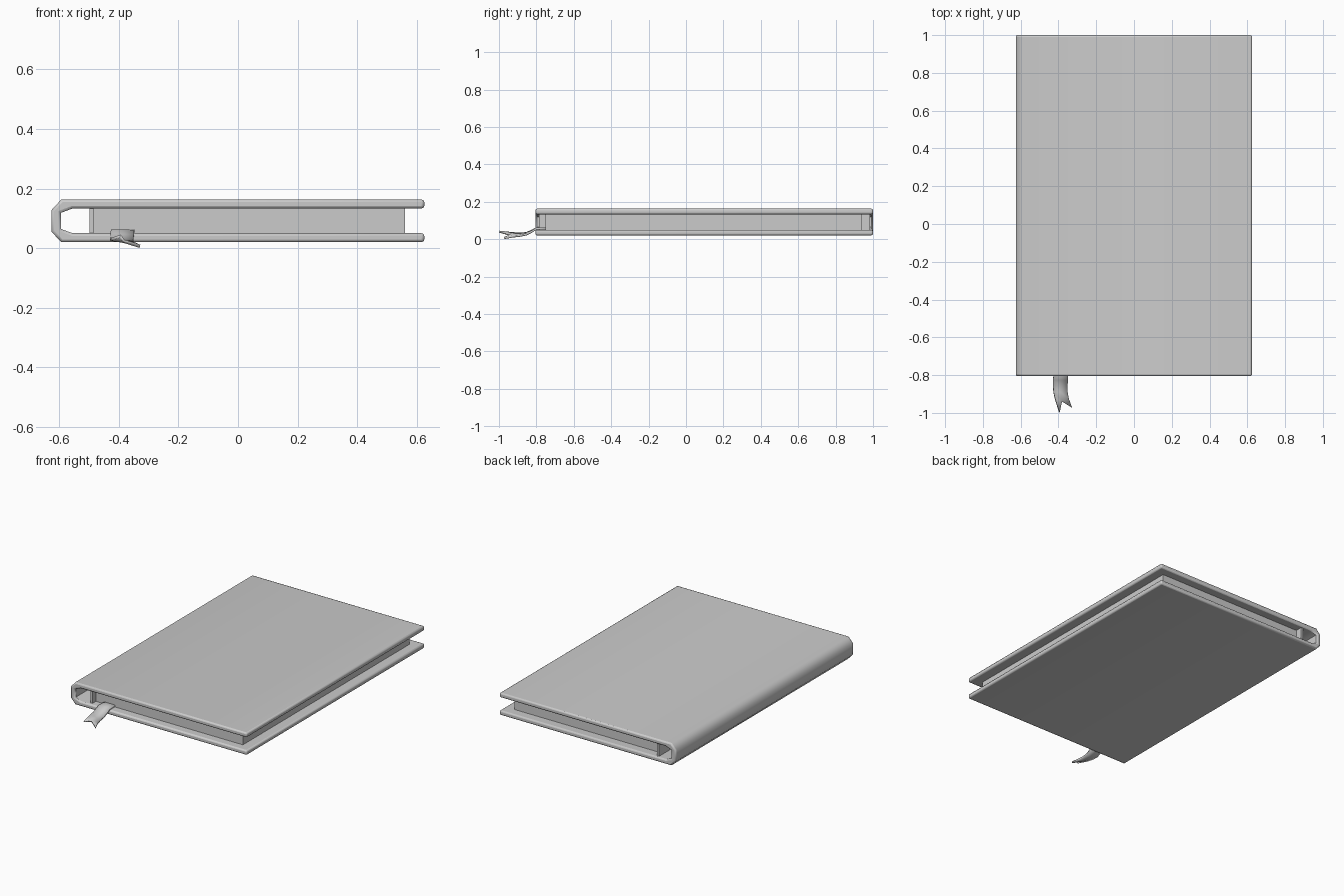
import bpy, bmesh, math

if "Cube" in bpy.data.objects:
    bpy.data.objects.remove(bpy.data.objects["Cube"])


def finish(name, bm, smooth=None):
    bmesh.ops.recalc_face_normals(bm, faces=bm.faces)
    me = bpy.data.meshes.new(name)
    bm.to_mesh(me)
    bm.free()
    ob = bpy.data.objects.new(name, me)
    bpy.context.collection.objects.link(ob)
    if smooth:
        bpy.ops.object.select_all(action='DESELECT')
        ob.select_set(True)
        bpy.context.view_layer.objects.active = ob
        bpy.ops.object.shade_smooth_by_angle(angle=math.radians(smooth))
    return ob


def extrude_profile(name, points, y0, y1, smooth=None):
    """Extrude an (x, z) outline along y."""
    bm = bmesh.new()
    face = bm.faces.new([bm.verts.new((x, y0, z)) for x, z in points])
    res = bmesh.ops.extrude_face_region(bm, geom=[face])
    verts = [v for v in res['geom'] if isinstance(v, bmesh.types.BMVert)]
    bmesh.ops.translate(bm, verts=verts, vec=(0, y1 - y0, 0))
    return finish(name, bm, smooth)


def box(name, x0, x1, y0, y1, z0, z1):
    return extrude_profile(name, [(x0, z0), (x1, z0), (x1, z1), (x0, z1)], y0, y1)


# Cover: C-shaped section wrapping the pages, chamfered spine on the left
MID = 0.0915
outer = [(0.625, 0.0715), (-0.593, 0.0715), (-0.626, 0.036)]
inner = [(-0.594, 0.027), (-0.555, 0.0415), (0.625, 0.0415)]
upper = [(x, MID + z) for x, z in outer]
upper_in = [(x, MID + z) for x, z in inner]
mirror = lambda pts: [(x, 2 * MID - z) for x, z in reversed(pts)]
cover = extrude_profile("cover", upper + mirror(upper) + mirror(upper_in) + upper_in,
                        -0.805, 1.0, smooth=50)
bevel = cover.modifiers.new("rounded_edges", 'BEVEL')
bevel.width = 0.009
bevel.segments = 2
bevel.limit_method = 'ANGLE'
bevel.angle_limit = math.radians(75)

# Page block and the thin strip that binds it near the spine
box("pages", -0.484, 0.56, -0.75, 0.94, 0.046, 0.137)
box("binding_strip", -0.499, -0.484, -0.785, 0.985, 0.046, 0.137)

# Ribbon bookmark: rows of (y, left x, right x, left z, right z), forked at the end
rows = [(-0.70, -0.42, -0.345, 0.058, 0.058),
        (-0.80, -0.426, -0.348, 0.058, 0.056),
        (-0.825, -0.429, -0.35, 0.044, 0.040),
        (-0.855, -0.429, -0.352, 0.032, 0.025),
        (-0.89, -0.426, -0.352, 0.030, 0.018),
        (-0.925, -0.418, -0.346, 0.032, 0.014)]
bm = bmesh.new()
grid = [[bm.verts.new((xl + (xr - xl) * t, y, zl + (zr - zl) * t)) for t in (0, 0.5, 1)]
        for y, xl, xr, zl, zr in rows]
for a, b in zip(grid, grid[1:]):
    for i in (0, 1):
        bm.faces.new((a[i], a[i + 1], b[i + 1], b[i]))
grid[-1][1].co.y = -0.938
tip_left = bm.verts.new((-0.395, -0.998, 0.040))
tip_right = bm.verts.new((-0.329, -0.972, 0.006))
bm.faces.new((grid[-1][0], grid[-1][1], tip_left))
bm.faces.new((grid[-1][1], grid[-1][2], tip_right))
ribbon = finish("ribbon_bookmark", bm, smooth=30)
thick = ribbon.modifiers.new("thickness", 'SOLIDIFY')
thick.thickness = 0.011
thick.offset = 0
